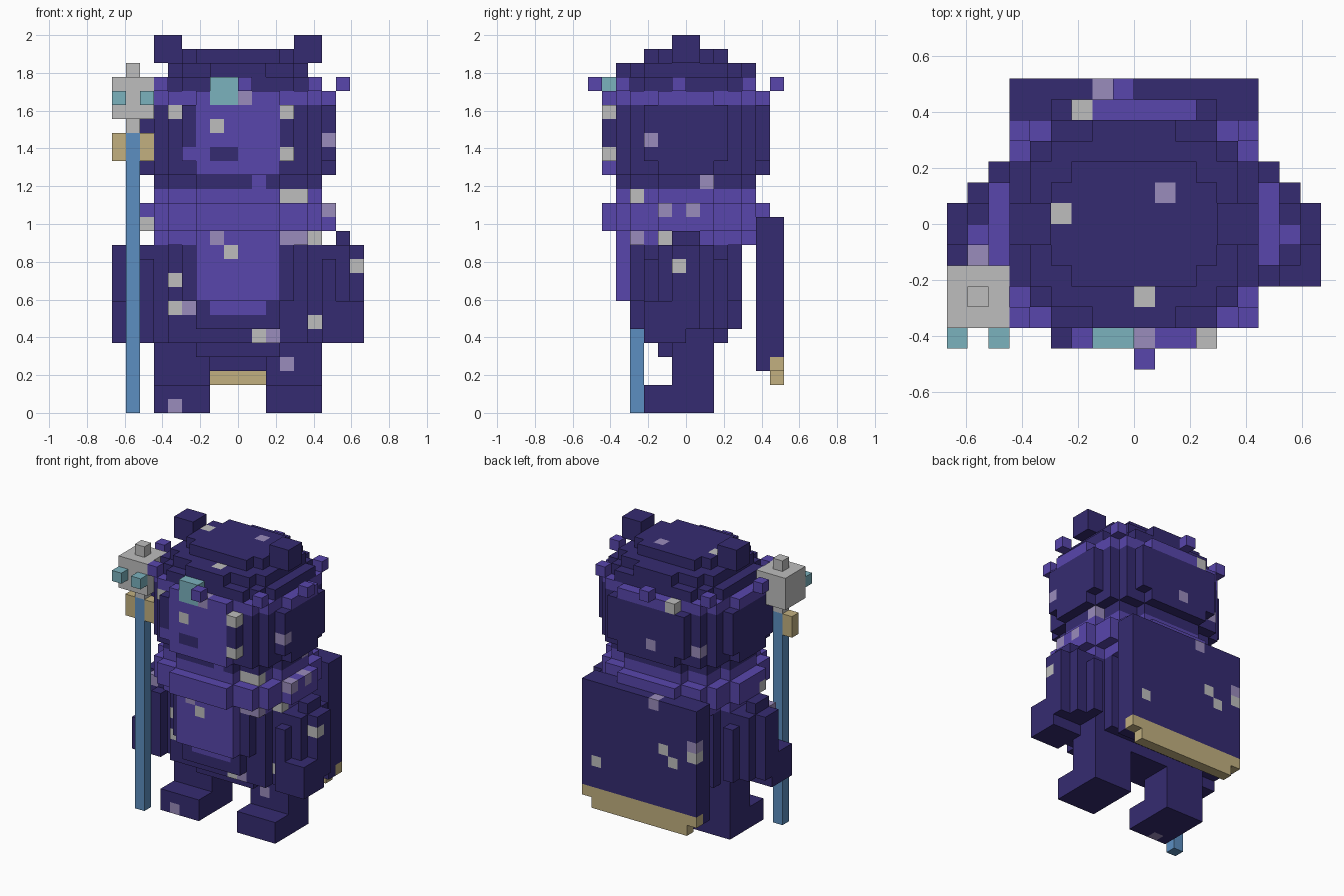
import bpy, bmesh

cube = bpy.data.objects.get("Cube")
if cube:
    bpy.data.objects.remove(cube, do_unlink=True)

U = 2 / 27  # size of one block

# ---- materials ----
PALETTE = {
    "dark_indigo": (53, 43, 113), "violet": (88, 70, 172), "pale_grey": (190, 190, 190),
    "lavender": (154, 140, 188), "teal": (123, 178, 190), "gold": (194, 176, 128),
    "staff_blue": (92, 143, 193),
}


def linear(c):
    c /= 255
    return c / 12.92 if c <= 0.04045 else ((c + 0.055) / 1.055) ** 2.4


materials = {}
for name, rgb in PALETTE.items():
    m = bpy.data.materials.new(name)
    m.use_nodes = True
    colour = tuple(linear(c) for c in rgb) + (1.0,)
    m.diffuse_color = colour
    bsdf = m.node_tree.nodes["Principled BSDF"]
    bsdf.inputs["Base Color"].default_value = colour
    bsdf.inputs["Roughness"].default_value = 0.8
    materials[name] = m

# ---- block helpers: every block remembers its part and colour ----
blocks = {}


def box(part, colour, x0, x1, y0, y1, z0, z1):
    for x in range(x0, x1):
        for y in range(y0, y1):
            for z in range(z0, z1):
                blocks[x, y, z] = [part, colour]


def both(part, colour, x0, x1, *rest):
    """A box and its mirror image across x = 0."""
    box("left_" + part, colour, x0, x1, *rest)
    box("right_" + part, colour, -x1, -x0, *rest)


def disc(part, colour, z0, z1, *steps):
    """A stepped round layer made of crossing (half width, half depth) slabs."""
    for hx, hy in steps:
        box(part, colour, -hx, hx, -hy, hy, z0, z1)


def spot(view, colour, *places):
    """Recolour the outermost block seen along an axis."""
    axis, sign = {"front": (1, -1), "back": (1, 1), "right": (0, 1), "top": (2, 1)}[view]
    for place in places:
        hits = [c for c in blocks if tuple(c[:axis] + c[axis + 1:]) == place]
        if hits:
            blocks[max(hits, key=lambda c: sign * c[axis])][1] = colour


D, V, G, L, T, O, B = PALETTE

# ---- legs and hips ----
both("leg", D, 2, 6, -1, 2, 0, 6)
both("leg", D, 2, 6, -3, 2, 0, 2)
box("hips", D, -3, 3, -2, 2, 4, 5)

# ---- torso with violet belly ----
disc("torso", D, 5, 6, (6, 2), (5, 3))
disc("torso", D, 6, 8, (6, 2), (5, 3), (3, 4))
disc("torso", D, 8, 12, (6, 2), (5, 3), (4, 4))
disc("torso", V, 12, 13, (6, 2), (5, 4), (3, 5))
box("torso", V, -3, 3, -5, -3, 8, 12)
box("torso", V, -2, 2, -4, -3, 7, 8)

# ---- arms, hands reaching forward ----
both("arm", D, 6, 7, -3, 3, 6, 11)
both("arm", D, 6, 8, -2, 2, 6, 12)
both("arm", D, 7, 8, -1, 1, 12, 13)
both("arm", D, 8, 9, -1, 1, 7, 12)
both("arm", D, 7, 9, -3, 1, 6, 8)
both("arm", D, 6, 9, -3, 0, 5, 7)

# ---- collar ----
disc("collar", V, 13, 15, (7, 2), (6, 4), (5, 5), (3, 6))
disc("collar", V, 15, 16, (6, 2), (5, 4), (3, 5))

# ---- cape with gold hem ----
box("cape", D, -6, 6, 5, 7, 3, 14)
box("cape", O, -6, 6, 6, 7, 3, 4)
box("cape", O, -5, 5, 6, 7, 2, 3)

# ---- head, face and mouth ----
disc("head", D, 16, 17, (6, 2), (5, 4), (3, 5))
disc("head", D, 17, 18, (7, 2), (6, 4), (5, 5), (3, 6))
disc("head", D, 18, 22, (7, 3), (6, 4), (5, 5), (4, 6))
box("head", V, -3, 3, -6, -5, 17, 22)
box("head", V, -4, -3, -6, -5, 18, 19)
box("head", D, -2, 0, -6, -5, 18, 19)

# ---- headband, its studs and jewel ----
disc("headband", V, 22, 23, (7, 2), (6, 4), (5, 5), (3, 6))
for x, y in ((0, -7), (-1, 6), (7, -1), (-8, -1), (5, -5), (5, 4), (-6, -5), (-6, 4)):
    box("headband_studs", V, x, x + 1, y, y + 1, 23, 24)
box("jewel", T, -2, 0, -6, -5, 22, 24)

# ---- hair cap and ears ----
disc("hair_cap", D, 23, 24, (6, 3), (5, 4), (4, 5))
disc("hair_cap", D, 24, 25, (5, 3), (4, 4), (2, 5))
disc("hair_cap", D, 25, 26, (4, 2), (3, 3))
both("ear", D, 4, 6, -1, 1, 25, 27)

# ---- staff ----
box("staff_shaft", B, -8, -7, -4, -3, 0, 20)
for x in (-9, -7):
    box("staff_grips", O, x, x + 1, -4, -3, 18, 20)
    box("staff_gems", T, x, x + 1, -6, -5, 22, 23)
box("staff_head", G, -8, -7, -4, -3, 20, 25)
box("staff_head", G, -9, -6, -5, -2, 21, 24)

# ---- scattered speckles ----
spot("front", G, (-2, 20), (3, 18), (3, 21), (-5, 21), (-1, 11), (3, 15), (5, 12),
     (-5, 9), (-5, 7), (5, 6), (1, 5), (-7, 13), (8, 10))
spot("front", L, (0, 22), (6, 19), (-2, 12), (3, 12), (-4, 7), (2, 5), (-5, 0), (3, 3))
spot("front", V, (1, 16))
spot("right", G, (-4, 15), (-2, 12), (-1, 10))
spot("right", L, (-3, 19), (1, 16), (-2, 14), (0, 14), (-4, 12))
spot("top", G, (-4, 0), (0, -4), (-3, 5))
spot("top", L, (1, 1), (-2, 6), (-8, -2))
spot("back", G, (4, 6), (-3, 9), (-4, 8), (-6, 9))
spot("back", L, (-1, 18), (-5, 18), (-6, 10))

# ---- turn each part into a clean mesh of its outer faces ----
SIDES = {
    (1, 0, 0): ((1, 0, 0), (1, 1, 0), (1, 1, 1), (1, 0, 1)),
    (-1, 0, 0): ((0, 0, 0), (0, 0, 1), (0, 1, 1), (0, 1, 0)),
    (0, 1, 0): ((0, 1, 0), (0, 1, 1), (1, 1, 1), (1, 1, 0)),
    (0, -1, 0): ((0, 0, 0), (1, 0, 0), (1, 0, 1), (0, 0, 1)),
    (0, 0, 1): ((0, 0, 1), (1, 0, 1), (1, 1, 1), (0, 1, 1)),
    (0, 0, -1): ((0, 0, 0), (0, 1, 0), (1, 1, 0), (1, 0, 0)),
}
for part in sorted({b[0] for b in blocks.values()}):
    cells = {c: b[1] for c, b in blocks.items() if b[0] == part}
    used = sorted(set(cells.values()))
    bm = bmesh.new()
    corner = {}
    for c, colour in cells.items():
        for d, quad in SIDES.items():
            if tuple(a + b for a, b in zip(c, d)) in cells:
                continue
            keys = [tuple(a + b for a, b in zip(c, q)) for q in quad]
            for k in keys:
                if k not in corner:
                    corner[k] = bm.verts.new([U * a for a in k])
            face = bm.faces.new([corner[k] for k in keys])
            face.material_index = used.index(colour)
    bmesh.ops.dissolve_limit(bm, angle_limit=0.01, verts=bm.verts, edges=bm.edges,
                             delimit={'MATERIAL'})
    mesh = bpy.data.meshes.new(part)
    bm.to_mesh(mesh)
    bm.free()
    for colour in used:
        mesh.materials.append(materials[colour])
    bpy.context.collection.objects.link(bpy.data.objects.new(part, mesh))
